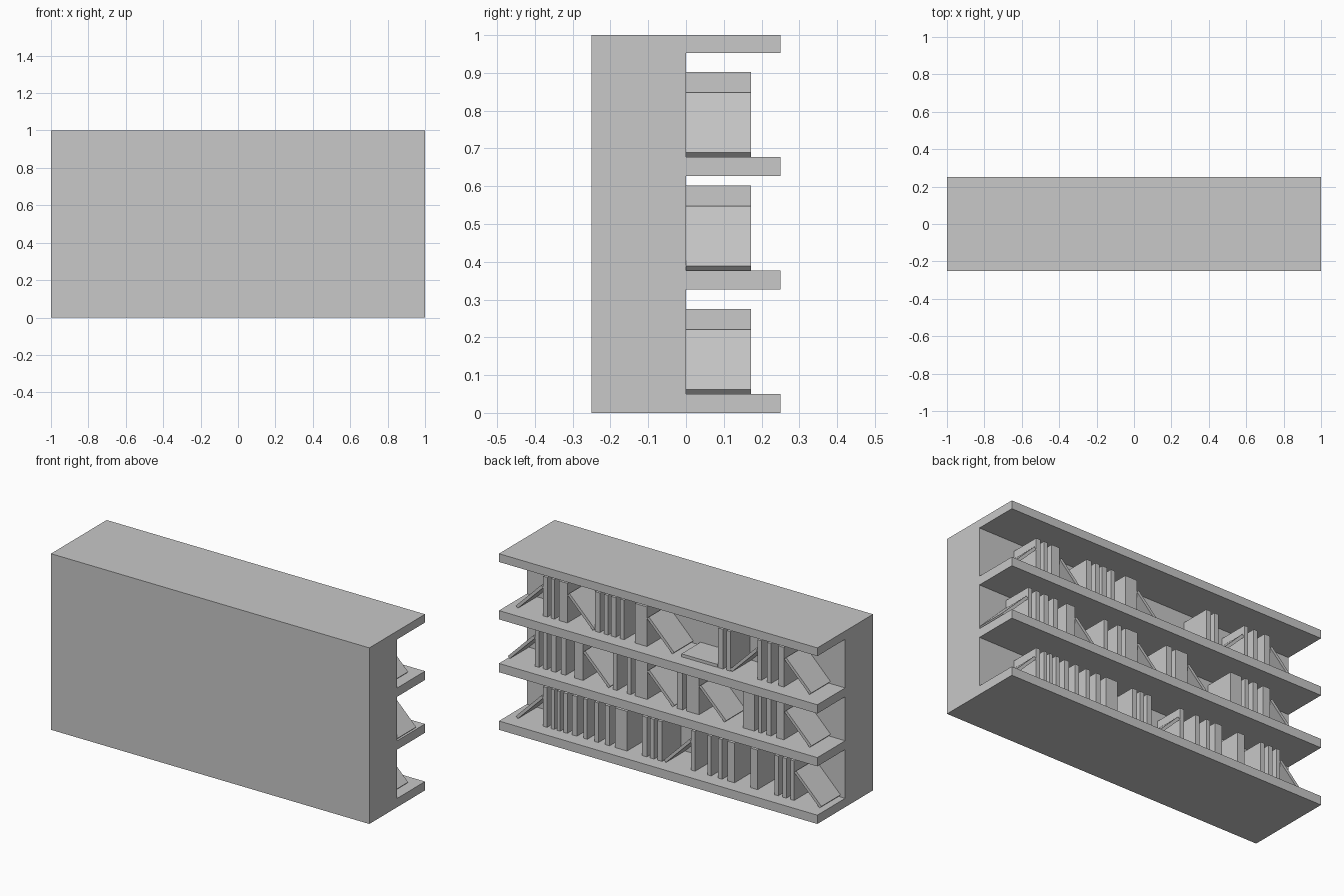
import bpy
import bmesh
from math import radians, sin, cos

cube = bpy.data.objects.get("Cube")
if cube:
    bpy.data.objects.remove(cube, do_unlink=True)

# One plain grey for everything
grey = bpy.data.materials.new("light_grey")
grey.use_nodes = True
color = (0.58, 0.58, 0.58, 1)
grey.diffuse_color = color
grey.node_tree.nodes["Principled BSDF"].inputs["Base Color"].default_value = color

BOOK_HEIGHT, BOOK_DEPTH, THIN = 0.225, 0.172, 0.017
TILT = radians(45)


def make_object(name, bm):
    bmesh.ops.recalc_face_normals(bm, faces=bm.faces)
    mesh = bpy.data.meshes.new(name)
    bm.to_mesh(mesh)
    bm.free()
    mesh.materials.append(grey)
    obj = bpy.data.objects.new(name, mesh)
    bpy.context.collection.objects.link(obj)
    return obj


def extrude(bm, points, offset):
    """Fill a closed outline and extrude it into a solid."""
    face = bm.faces.new([bm.verts.new(p) for p in points])
    result = bmesh.ops.extrude_face_region(bm, geom=[face], use_keep_orig=True)
    moved = [v for v in result["geom"] if isinstance(v, bmesh.types.BMVert)]
    bmesh.ops.translate(bm, vec=offset, verts=moved)


def add_book(bm, outline):
    """Book from an outline in x and z, standing against the back panel."""
    extrude(bm, [(x, 0, z) for x, z in outline], (0, BOOK_DEPTH, 0))


def block(left, width, floor, height):
    return [(left, floor), (left - width, floor),
            (left - width, floor + height), (left, floor + height)]


def leaning(top_x, side, floor):
    """Tilted book whose top touches top_x and whose foot lies towards side."""
    s, c = sin(TILT), cos(TILT)
    foot = top_x + side * BOOK_HEIGHT * s
    rise = floor + BOOK_HEIGHT * c
    dx, dz = side * THIN * c, THIN * s
    return [(foot, floor), (top_x, rise),
            (top_x + dx, rise + dz), (foot + dx, floor + dz)]


# Case: solid front block with shelves reaching out behind, as one comb profile
shelves = [(0, 0.05), (0.327, 0.377), (0.627, 0.677), (0.953, 1)]
profile = [(-0.25, 1), (-0.25, 0)]
for low, high in shelves:
    start = [] if low == 0 else [(0, low)]
    end = [] if high == 1 else [(0, high)]
    profile += start + [(0.25, low), (0.25, high)] + end
case = bmesh.new()
extrude(case, [(-1, y, z) for y, z in profile], (2, 0, 0))
make_object("bookcase", case)

# Upright books: left edge and thickness, per shelf
lower_books = [
    (0.777, 0.025), (0.727, 0.02), (0.69, 0.02), (0.65, 0.025), (0.595, 0.03),
    (0.525, 0.025), (0.455, 0.025), (0.39, 0.03), (0.325, 0.075),
    (0.155, 0.03), (0.105, 0.025), (0.06, 0.03),
    (-0.153, 0.025), (-0.254, 0.025), (-0.323, 0.025), (-0.38, 0.045),
    (-0.525, 0.045), (-0.675, 0.025), (-0.726, 0.025), (-0.776, 0.024)]
middle_books = [
    (0.828, 0.025), (0.777, 0.025), (0.727, 0.03), (0.665, 0.03), (0.58, 0.054),
    (0.337, 0.025), (0.25, 0.025), (0.2, 0.077), (-0.065, 0.035), (-0.125, 0.077),
    (-0.48, 0.07), (-0.575, 0.02), (-0.625, 0.03), (-0.69, 0.045)]
upper_books = [
    (0.777, 0.027), (0.727, 0.022), (0.677, 0.052),
    (0.45, 0.03), (0.394, 0.025), (0.35, 0.03), (0.293, 0.025), (0.2, 0.075),
    (-0.323, 0.03), (-0.376, 0.025),
    (-0.569, 0.025), (-0.63, 0.026), (-0.7, 0.035)]

# Leaning books: touching point and direction of the foot, per shelf
lower_leans = [(0.777, 1), (-0.153, 1), (-0.8, -1)]
middle_leans = [(0.828, 1), (0.526, -1), (0.123, -1), (-0.202, -1), (-0.738, -1)]
upper_leans = [(0.777, 1), (0.624, -1), (0.125, -1), (-0.569, 1), (-0.737, -1)]

rows = [("lower", 0.05, lower_books, lower_leans),
        ("middle", 0.377, middle_books, middle_leans),
        ("upper", 0.677, upper_books, upper_leans)]
for name, floor, books, leans in rows:
    upright = bmesh.new()
    for left, width in books:
        add_book(upright, block(left, width, floor, BOOK_HEIGHT))
    make_object(name + "_upright_books", upright)

    tilted = bmesh.new()
    for top_x, side in leans:
        add_book(tilted, leaning(top_x, side, floor))
    make_object(name + "_leaning_books", tilted)

# Single book lying flat on the upper shelf
flat = bmesh.new()
add_book(flat, block(-0.092, BOOK_HEIGHT, 0.677, THIN))
make_object("flat_book", flat)
